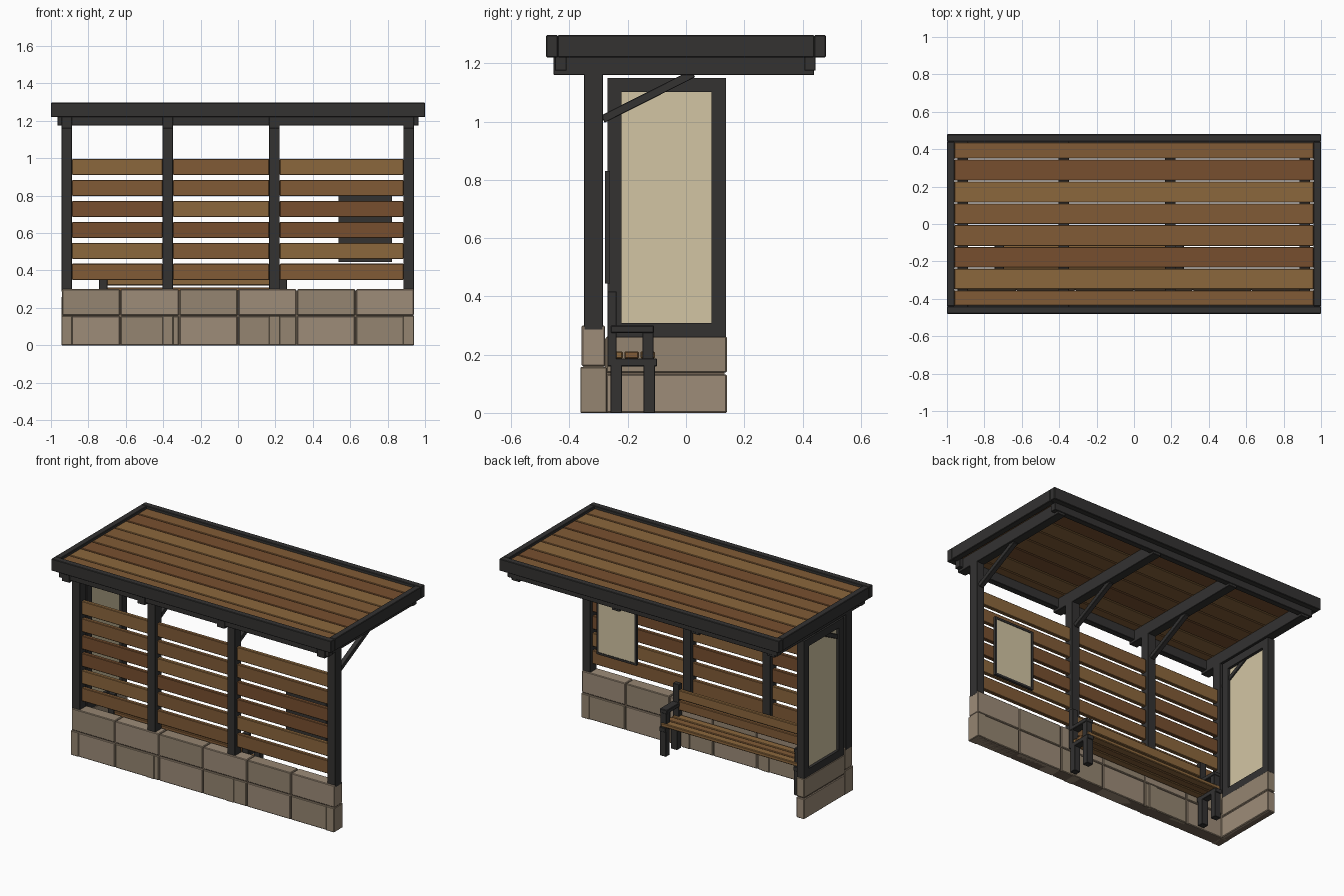
import bpy, bmesh, math
from mathutils import Matrix, Vector

if "Cube" in bpy.data.objects:
    bpy.data.objects.remove(bpy.data.objects["Cube"])


def material(name, r, g, b):
    m = bpy.data.materials.new(name)
    m.diffuse_color = (r, g, b, 1)
    m.use_nodes = True
    m.node_tree.nodes["Principled BSDF"].inputs["Base Color"].default_value = m.diffuse_color
    return m


DARK = material("dark_metal", 0.033, 0.032, 0.031)
WOOD = [material("wood_light", 0.26, 0.135, 0.046),
        material("wood_mid", 0.22, 0.105, 0.037),
        material("wood_dark", 0.185, 0.078, 0.028)]
STONE = [material("stone_a", 0.34, 0.262, 0.19), material("stone_b", 0.30, 0.235, 0.165)]
MORTAR = material("mortar", 0.16, 0.12, 0.085)
CREAM = material("cream_panel", 0.65, 0.56, 0.37)


def box(name, x, y, z, mat, bevel=0.0, matrix=None):
    """Box from (min, max) ranges, optionally bevelled or transformed."""
    bm = bmesh.new()
    bmesh.ops.create_cube(bm, size=1)
    size = Vector((x[1] - x[0], y[1] - y[0], z[1] - z[0]))
    mid = Vector((sum(x) / 2, sum(y) / 2, sum(z) / 2))
    bmesh.ops.transform(bm, matrix=Matrix.Translation(mid) @ Matrix.Diagonal((*size, 1)), verts=bm.verts)
    if bevel:
        bmesh.ops.bevel(bm, geom=bm.edges[:], offset=bevel, segments=1, affect='EDGES')
    if matrix:
        bmesh.ops.transform(bm, matrix=matrix, verts=bm.verts)
    me = bpy.data.meshes.new(name)
    bm.to_mesh(me)
    bm.free()
    me.materials.append(mat)
    ob = bpy.data.objects.new(name, me)
    bpy.context.collection.objects.link(ob)
    return ob


POSTS = [-0.915, -0.375, 0.195, 0.912]
HALF = 0.028

# roof frame
for s in (-1, 1):
    ys = sorted((s * 0.44, s * 0.48))
    xs = sorted((s * 0.96, s * 1.0))
    box("roof_fascia_long", (-1, 1), ys, (1.22, 1.297), DARK, 0.003)
    box("roof_fascia_short", xs, (-0.44, 0.44), (1.22, 1.297), DARK, 0.003)

# roof planks
seams = [0.44, 0.347, 0.23, 0.112, -0.003, -0.12, -0.236, -0.352, -0.44]
for i, tone in enumerate([1, 2, 0, 1, 1, 2, 0, 1]):
    box("roof_plank", (-0.96, 0.96), (seams[i + 1] + 0.003, seams[i] - 0.003),
        (1.235, 1.282), WOOD[tone], 0.003)

# beams along the roof
for y in ((-0.45, -0.41), (0.407, 0.445)):
    box("roof_beam", (-0.965, 0.965), y, (1.175, 1.236), DARK, 0.002)

# posts, rafters and braces
a, b = Vector((0, -0.275, 1.014)), Vector((0, 0.025, 1.165))
length = (b - a).length
angle = math.atan2(b.z - a.z, b.y - a.y)
for px in POSTS:
    xs = (px - HALF, px + HALF)
    box("post", xs, (-0.35, -0.285), (0.285, 1.225), DARK, 0.002)
    box("rafter", xs, (-0.455, 0.44), (1.16, 1.237), DARK, 0.002)
    box("brace", (-0.015, 0.015), (-length / 2 - 0.012, length / 2), (-0.014, 0.014), DARK, 0.002,
        Matrix.Translation((a + b) / 2 + Vector((px, 0, 0))) @ Matrix.Rotation(angle, 4, 'X'))
    # stone plinth below each post
    box("post_plinth", (px - 0.029, px + 0.029), (-0.363, -0.272), (0, 0.157), STONE[1], 0.003)

# back wall slats in each bay
for bay in range(3):
    xs = (POSTS[bay] + HALF, POSTS[bay + 1] - HALF)
    for row, tone in enumerate([1, 0, 2, 2, 1, 0]):
        z = 0.35 + row * 0.112
        box("wall_slat", xs, (-0.33, -0.305), (z, z + 0.086),
            WOOD[(tone + (bay == 1 and row % 2)) % 3], 0.003)

# stone wall at the back
box("back_wall_core", (-0.938, 0.938), (-0.352, -0.283), (0, 0.294), MORTAR)
for i in range(6):
    for row, z in enumerate(((0, 0.155), (0.16, 0.3))):
        x = -0.943 + i * 0.3143
        d = 0.002 * (1 - row)
        box("back_stone", (x + 0.003, x + 0.3113), (-0.358 - d, -0.278 + d), z,
            STONE[(i + row) % 2], 0.004)

# stone wall at the left side
box("side_wall_core", (-0.938, -0.892), (-0.28, 0.133), (0, 0.255), MORTAR)
for row, z in enumerate(((0, 0.132), (0.138, 0.262))):
    box("side_stone", (-0.943, -0.887), (-0.274, 0.14), z, STONE[row], 0.004)


def framed_panel(name, u, z, w, place):
    """Frame of four bars; place(name, u, z, is_panel) lays each part out."""
    place(name + "_upright", (u[0], u[0] + w), z, False)
    place(name + "_upright", (u[1] - w, u[1]), z, False)
    place(name + "_rail", (u[0] + w, u[1] - w), (z[0], z[0] + w), False)
    place(name + "_rail", (u[0] + w, u[1] - w), (z[1] - w, z[1]), False)
    place(name + "_panel", (u[0] + w, u[1] - w), (z[0] + w, z[1] - w), True)


# side window
framed_panel("side_window", (-0.27, 0.137), (0.26, 1.15), 0.049,
             lambda n, u, z, p: box(n, (-0.922, -0.908) if p else (-0.94, -0.89), u, z,
                                    CREAM if p else DARK))

# notice board with its back plate
box("notice_back", (0.537, 0.823), (-0.278, -0.270), (0.445, 0.83), DARK)
framed_panel("notice", (0.537, 0.823), (0.445, 0.83), 0.014,
             lambda n, u, z, p: box(n, u, (-0.270, -0.264 if p else -0.261), z, CREAM if p else DARK))

# bench ends
for cx in (-0.72, 0.24):
    xs = (cx - 0.022, cx + 0.022)
    box("bench_rear_leg", xs, (-0.26, -0.22), (0, 0.165), DARK, 0.002)
    box("bench_front_leg", xs, (-0.146, -0.106), (0, 0.165), DARK, 0.002)
    box("bench_arm_post", xs, (-0.15, -0.112), (0.185, 0.278), DARK, 0.002)
    box("bench_back_post", xs, (-0.27, -0.238), (0.18, 0.417), DARK, 0.002)
    box("bench_armrest", (cx - 0.026, cx + 0.026), (-0.258, -0.11), (0.274, 0.3), DARK, 0.003)
    box("bench_seat_rail", xs, (-0.27, -0.1), (0.16, 0.187), DARK, 0.002)

# bench seat and back slats
for i, y in enumerate((-0.267, -0.212, -0.157)):
    box("bench_seat_slat", (-0.735, 0.255), (y, y + 0.05), (0.187, 0.211), WOOD[i % 2], 0.004)
for i, z in enumerate((0.25, 0.32)):
    box("bench_back_slat", (-0.71, 0.23), (-0.266, -0.241), (z, z + 0.06), WOOD[1 - i], 0.004)
